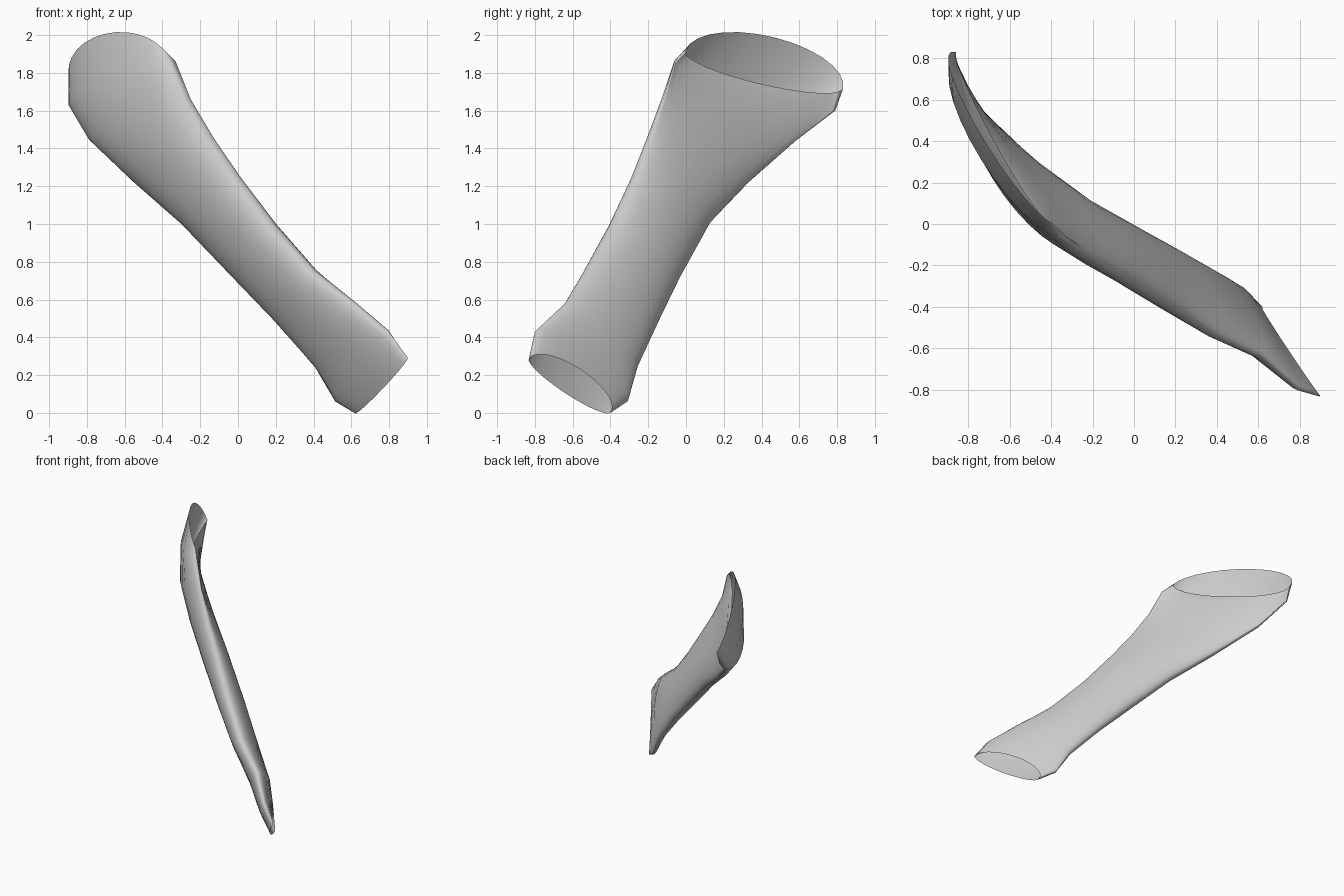
import bpy, bmesh, math
from mathutils import Vector

if "Cube" in bpy.data.objects:
    bpy.data.objects.remove(bpy.data.objects["Cube"])

# Each ring of the flattened sleeve: upper edge, lower edge,
# outer / inner half thickness, outer / inner slide along the sleeve
RINGS = [
    ((.90, -.83, .29), (.62, -.40, .00), .04, .03, -.03, .11),
    ((.80, -.80, .43), (.52, -.31, .06), .06, .05, 0, .06),
    ((.62, -.64, .58), (.42, -.26, .24), .08, .07, 0, 0),
    ((.40, -.54, .75), (.20, -.14, .50), .09, .09, 0, 0),
    ((.18, -.40, 1.00), (.00, -.04, .71), .10, .10, 0, 0),
    ((.00, -.28, 1.25), (-.28, .12, 1.00), .11, .09, 0, 0),
    ((-.13, -.20, 1.45), (-.53, .33, 1.22), .13, .06, 0, 0),
    ((-.25, -.12, 1.66), (-.76, .58, 1.44), .155, .01, 0, 0),
    ((-.33, -.06, 1.86), (-.86, .79, 1.60), .15, -.03, .05, -.03),
    ((-.39, .00, 1.92), (-.86, .83, 1.71), .09, -.055, .21, -.075),
]
SIDES = 28

mids = [(Vector(r[0]) + Vector(r[1])) / 2 for r in RINGS]
bm = bmesh.new()
loops = []
for i, (u, l, fo, ni, fs, ns) in enumerate(RINGS):
    axis = (mids[min(i + 1, len(mids) - 1)] - mids[max(i - 1, 0)]).normalized()
    half = (Vector(u) - Vector(l)) / 2
    thin = axis.cross(half).normalized()
    outer = -thin * fo + axis * fs
    inner = thin * ni + axis * ns
    loop = []
    for k in range(SIDES):
        a = 2 * math.pi * k / SIDES
        s = math.sin(a)
        loop.append(bm.verts.new(mids[i] + half * math.cos(a) + (outer * s if s > 0 else inner * -s)))
    loops.append(loop)

# Skin the rings, leaving both cuffs open
for a, b in zip(loops, loops[1:]):
    for k in range(SIDES):
        j = (k + 1) % SIDES
        bm.faces.new((a[k], a[j], b[j], b[k])).smooth = True
bmesh.ops.recalc_face_normals(bm, faces=bm.faces)
# Make sure the normals point outward
mid_face = bm.faces[:][4 * SIDES + SIDES // 4]
if mid_face.normal.dot(mid_face.calc_center_median() - (mids[4] + mids[5]) / 2) < 0:
    bmesh.ops.reverse_faces(bm, faces=bm.faces)

mesh = bpy.data.meshes.new("sleeve")
bm.to_mesh(mesh)
bm.free()
sleeve = bpy.data.objects.new("sleeve", mesh)
bpy.context.collection.objects.link(sleeve)
